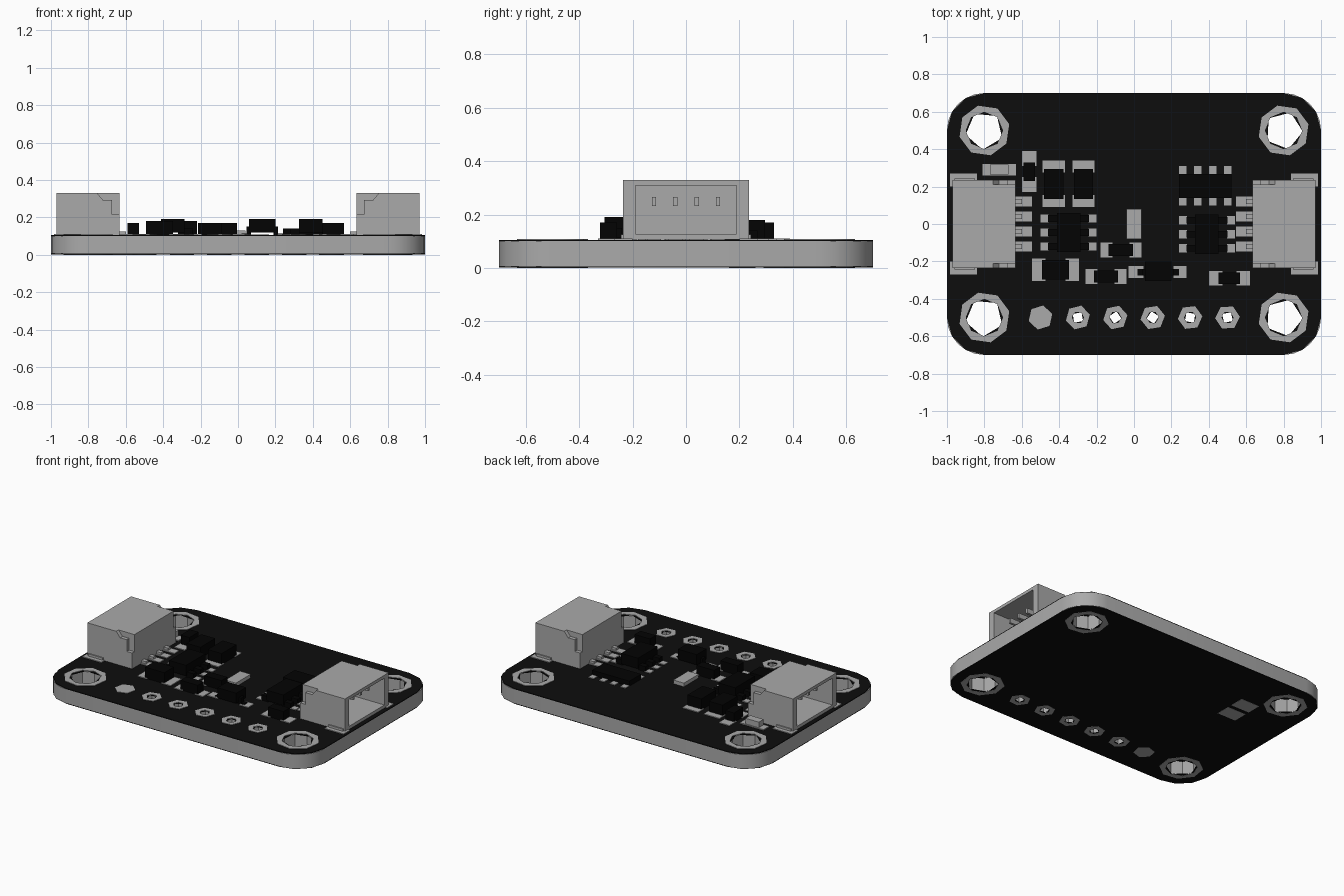
import bpy, bmesh, math
from mathutils import Matrix, Vector

cube = bpy.data.objects.get("Cube")
if cube:
    bpy.data.objects.remove(cube, do_unlink=True)


def material(name, rgb):
    m = bpy.data.materials.new(name)
    m.diffuse_color = (*rgb, 1)
    m.use_nodes = True
    node = next(n for n in m.node_tree.nodes if n.type == 'BSDF_PRINCIPLED')
    node.inputs["Base Color"].default_value = (*rgb, 1)
    return m


GREY = material("light_grey", (0.4, 0.4, 0.4))
MASK = material("board_black", (0.004, 0.004, 0.004))
CHIP = material("component_black", (0.001, 0.001, 0.001))
TOP = 0.106


def add(name, mesh, mat):
    mesh.materials.clear()
    mesh.materials.append(mat)
    ob = bpy.data.objects.new(name, mesh)
    bpy.context.collection.objects.link(ob)
    return ob


def plate(name, loops, z0, z1, mat):
    """Flat plate from an outline followed by hole outlines."""
    cu = bpy.data.curves.new(name, 'CURVE')
    cu.dimensions, cu.fill_mode, cu.extrude = '2D', 'BOTH', (z1 - z0) / 2
    for pts in loops:
        s = cu.splines.new('POLY')
        s.points.add(len(pts) - 1)
        for p, (x, y) in zip(s.points, pts):
            p.co = (x, y, 0, 1)
        s.use_cyclic_u = True
    tmp = bpy.data.objects.new(name, cu)
    mesh = bpy.data.meshes.new_from_object(tmp)
    bpy.data.objects.remove(tmp)
    bpy.data.curves.remove(cu)
    mesh.transform(Matrix.Translation((0, 0, (z0 + z1) / 2)))
    return add(name, mesh, mat)


def boxes(name, spans, mat):
    """One object made of boxes, each given as x0, x1, y0, y1, z0, z1."""
    bm = bmesh.new()
    for x0, x1, y0, y1, z0, z1 in spans:
        c = Vector((x0 + x1, y0 + y1, z0 + z1)) / 2
        size = (abs(x1 - x0), abs(y1 - y0), abs(z1 - z0), 1)
        bmesh.ops.create_cube(bm, size=1, matrix=Matrix.Translation(c) @ Matrix.Diagonal(size))
    mesh = bpy.data.meshes.new(name)
    bm.to_mesh(mesh)
    bm.free()
    return add(name, mesh, mat)


def ngon(x, y, r, n, turn=0.0):
    return [(x + r * math.cos(turn + math.tau * i / n),
             y + r * math.sin(turn + math.tau * i / n)) for i in range(n)]


def outline(segs, r=0.2):
    pts = []
    for q, (sx, sy) in enumerate([(1, 1), (-1, 1), (-1, -1), (1, -1)]):
        for i in range(segs + 1):
            a = (q + i / segs) * math.pi / 2
            pts.append((sx * (1 - r) + r * math.cos(a), sy * (0.7 - r) + r * math.sin(a)))
    return pts


# Board core, solder mask and plated holes
mounts = [(x, y) for x in (-0.8, 0.8) for y in (-0.5, 0.5)]
pins = [(-0.5 + 0.2 * i, -0.5) for i in range(6)]
core_holes = [ngon(x, y, 0.1, 8) for x, y in mounts] + [ngon(x, y, 0.033, 6) for x, y in pins]
mask_holes = [ngon(x, y, 0.103, 5, 0.4 + x) for x, y in mounts]
mask_holes += [ngon(x, y, 0.034, 4, x * 2) for x, y in pins]
core = plate("board_core", [outline(6)] + core_holes, 0.006, 0.1, GREY)
bpy.context.view_layer.objects.active = core
core.select_set(True)
bpy.ops.object.shade_smooth_by_angle(angle=math.radians(35))
core.select_set(False)

for side, z0, z1, p0, p1 in (("bottom", 0.001, 0.006, 0, 0.005), ("top", 0.1, 0.105, 0.103, 0.108)):
    plate(side + "_solder_mask", [outline(3)] + mask_holes, z0, z1, MASK)
    for i, (x, y) in enumerate(mounts):
        plate(f"{side}_mount_ring_{i}", [ngon(x, y, 0.137, 8, 0.25), ngon(x, y, 0.1, 8)], p0, p1, GREY)
    for i, (x, y) in enumerate(pins):
        hole = [ngon(x, y, 0.033, 6)] if i else []
        plate(f"{side}_pin_ring_{i}", [ngon(x, y, 0.066, 6, 0.3 + i)] + hole, p0, p1, GREY)

# Jumper pads underneath
boxes("jumper_pads", [(-0.68, -0.54, y - 0.05, y + 0.05, 0, 0.004) for y in (0.21, 0.34)], GREY)


# Side-entry connectors, opening outward
def connector(name, s):
    inner, outer = 0.633 * s, 0.97 * s
    body = boxes(name + "_housing", [(inner, outer, -0.21, 0.21, TOP, 0.33)], GREY)
    bm = bmesh.new()
    bm.from_mesh(body.data)
    face = max(bm.faces, key=lambda f: f.calc_center_median().x * s)
    bmesh.ops.inset_region(bm, faces=[face], thickness=0.03)
    ext = bmesh.ops.extrude_face_region(bm, geom=[face])
    bmesh.ops.translate(bm, vec=(-0.27 * s, 0, 0),
                        verts=[v for v in ext["geom"] if isinstance(v, bmesh.types.BMVert)])
    bmesh.ops.delete(bm, geom=[face], context='FACES')
    bmesh.ops.recalc_face_normals(bm, faces=bm.faces)
    bm.to_mesh(body.data)
    bm.free()

    # Stepped cheeks on both flanks
    profile = [(0, TOP), (0, 0.214), (0.04, 0.214), (0.04, 0.294), (0.09, 0.294),
               (0.12, 0.33), (0.337, 0.33), (0.337, TOP)]
    for side in (-1, 1):
        bm = bmesh.new()
        f = bm.faces.new([bm.verts.new((inner + u * s, side * 0.205, z)) for u, z in profile])
        ext = bmesh.ops.extrude_face_region(bm, geom=[f])
        bmesh.ops.translate(bm, vec=(0, side * 0.03, 0),
                            verts=[v for v in ext["geom"] if isinstance(v, bmesh.types.BMVert)])
        bmesh.ops.recalc_face_normals(bm, faces=bm.faces)
        mesh = bpy.data.meshes.new(name + "_cheek")
        bm.to_mesh(mesh)
        bm.free()
        add(f"{name}_cheek_{'left' if side > 0 else 'right'}", mesh, GREY)

    rows = [0.12, 0.04, -0.04, -0.12]
    boxes(name + "_contacts", [(0.69 * s, 0.9 * s, y - 0.008, y + 0.008, 0.232, 0.266) for y in rows], GREY)
    boxes(name + "_legs", [(0.545 * s, 0.64 * s, y - 0.026, y + 0.026, 0.1, 0.11) for y in rows]
          + [(0.6 * s, 0.64 * s, y - 0.014, y + 0.014, 0.11, 0.125) for y in rows], GREY)
    boxes(name + "_anchor_pads", [(0.84 * s, 0.985 * s, a * 0.2, a * 0.27, 0.1, 0.11) for a in (-1, 1)]
          + [(0.85 * s, 0.96 * s, a * 0.2, a * 0.243, 0.1, 0.125) for a in (-1, 1)], GREY)


connector("right_connector", -1)
connector("left_connector", 1)


# Two-terminal parts: two pads with a dark body between
def two_pad(name, x, y, length, width, body, height, upright=False):
    pads, core = [], []
    for a, b, t, out in ((-length / 2, -body / 2 + 0.02, 0.11, pads),
                         (body / 2 - 0.02, length / 2, 0.11, pads),
                         (-body / 2, body / 2, height, core)):
        w = width / 2 - (0.008 if out is core else 0)
        span = (x - w, x + w, y + a, y + b) if upright else (x + a, x + b, y - w, y + w)
        out.append((*span, 0.1, t))
    boxes(name + "_pads", pads, GREY)
    boxes(name + "_body", core, CHIP)


two_pad("resistor_a", -0.56, 0.28, 0.22, 0.08, 0.10, 0.17, True)
two_pad("capacitor_a", -0.43, 0.215, 0.25, 0.12, 0.16, 0.18, True)
two_pad("capacitor_b", -0.27, 0.215, 0.25, 0.12, 0.16, 0.18, True)
two_pad("capacitor_c", -0.42, -0.245, 0.25, 0.12, 0.145, 0.18)
two_pad("resistor_b", -0.15, -0.28, 0.22, 0.08, 0.13, 0.17)
two_pad("resistor_c", -0.07, -0.14, 0.22, 0.08, 0.13, 0.17)
two_pad("resistor_d", 0.51, -0.29, 0.22, 0.08, 0.115, 0.17)


# Gull-wing chips
def chip(name, x, y):
    boxes(name + "_body", [(x - 0.063, x + 0.063, y - 0.105, y + 0.105, 0.118, 0.19)], CHIP)
    rows = [y + d for d in (0.075, 0, -0.075)]
    boxes(name + "_pads", [(x + a * 0.107, x + a * 0.15, r - 0.022, r + 0.022, 0.1, 0.11)
                           for a in (-1, 1) for r in rows], GREY)
    boxes(name + "_leads", [(x + a * 0.06, x + a * 0.11, r - 0.018, r + 0.018, 0.1, 0.14)
                            for a in (-1, 1) for r in rows], CHIP)


chip("regulator", -0.35, -0.045)
chip("controller", 0.39, -0.055)

# Diode on bent leads
boxes("diode_body", [(0.06, 0.2, -0.305, -0.2, 0.12, 0.19)], CHIP)
boxes("diode_pads", [(-0.03, 0.05, -0.29, -0.225, 0.1, 0.11), (0.21, 0.28, -0.29, -0.225, 0.1, 0.11)], GREY)
boxes("diode_leads", [(0.13 + a * 0.06, 0.13 + a * 0.085, -0.275, -0.24, 0.105, 0.15) for a in (-1, 1)]
      + [(0.13 + a * 0.08, 0.13 + a * 0.11, -0.275, -0.24, 0.105, 0.115) for a in (-1, 1)], CHIP)

# Resistor network, indicator lights
boxes("network_pads", [(0.26 + 0.08 * i - 0.02, 0.26 + 0.08 * i + 0.02, y - 0.021, y + 0.021, 0.1, 0.11)
                       for i in range(4) for y in (0.12, 0.288)], GREY)
boxes("network_body", [(0.24, 0.52, 0.14, 0.267, 0.1, 0.14)], CHIP)
boxes("power_light", [(-0.81, -0.63, 0.26, 0.322, 0.1, 0.112), (-0.77, -0.67, 0.265, 0.317, 0.1, 0.15)], GREY)
boxes("centre_light", [(-0.04, 0.04, -0.08, 0.08, 0.1, 0.13)], GREY)
